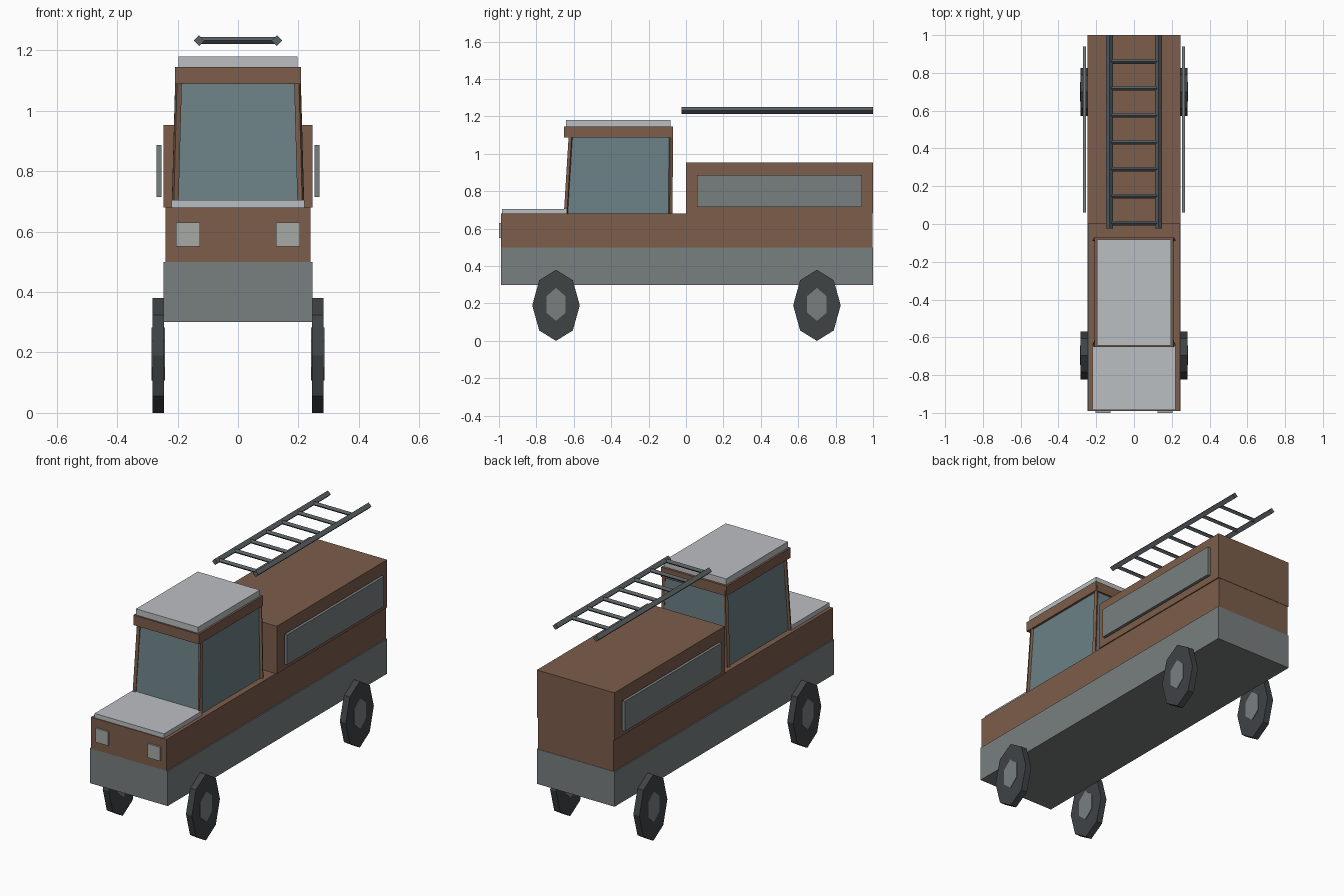
import bpy, bmesh
from math import pi
from mathutils import Vector, Matrix

if "Cube" in bpy.data.objects:
    bpy.data.objects.remove(bpy.data.objects["Cube"])


def material(name, r, g, b):
    m = bpy.data.materials.new(name)
    m.diffuse_color = (r, g, b, 1)
    m.use_nodes = True
    m.node_tree.nodes["Principled BSDF"].inputs["Base Color"].default_value = m.diffuse_color
    return m


BROWN = material("brown_paint", 0.20, 0.11, 0.07)
GREY = material("grey_paint", 0.19, 0.21, 0.21)
LIGHT = material("light_grey", 0.50, 0.52, 0.54)
GLASS = material("glass", 0.15, 0.22, 0.24)
DARK = material("rubber", 0.05, 0.056, 0.06)
STEEL = material("ladder_steel", 0.10, 0.115, 0.125)
LAMP = material("lamp", 0.38, 0.40, 0.38)


def finish(name, bm, mat):
    bmesh.ops.recalc_face_normals(bm, faces=bm.faces)
    me = bpy.data.meshes.new(name)
    bm.to_mesh(me)
    bm.free()
    me.materials.append(mat)
    ob = bpy.data.objects.new(name, me)
    bpy.context.collection.objects.link(ob)
    return ob


def box(name, x, y, z, mat):
    """Box from (min, max) pairs."""
    bm = bmesh.new()
    bmesh.ops.create_cube(bm, size=1)
    for v in bm.verts:
        v.co = [r[0] if c < 0 else r[1] for c, r in zip(v.co, (x, y, z))]
    return finish(name, bm, mat)


def rod(name, a, b, r, mat):
    """Four-sided rod with a diamond section between two points."""
    a, b = Vector(a), Vector(b)
    d = b - a
    bm = bmesh.new()
    bmesh.ops.create_cone(bm, cap_ends=True, segments=4, radius1=r, radius2=r, depth=d.length,
                          matrix=Matrix.Translation((a + b) / 2) @ d.to_track_quat('Z', 'Y').to_matrix().to_4x4())
    return finish(name, bm, mat)


def disc(name, x0, x1, y, z, ry, rz, sides, turn, mat):
    """Stretched low-poly disc with its axis along x."""
    bm = bmesh.new()
    bmesh.ops.create_cone(bm, cap_ends=True, segments=sides, radius1=1, radius2=1, depth=abs(x1 - x0))
    bm.transform(Matrix.Translation(((x0 + x1) / 2, y, z)) @ Matrix.Diagonal((1, ry, rz, 1))
                 @ Matrix.Rotation(pi / 2, 4, 'Y') @ Matrix.Rotation(turn, 4, 'Z'))
    return finish(name, bm, mat)


# Body
box("lower_body", (-0.247, 0.247), (-0.99, 1), (0.30, 0.50), GREY)
box("upper_body", (-0.24, 0.24), (-0.99, 0.998), (0.50, 0.68), BROWN)
box("rear_box", (-0.246, 0.246), (0, 1), (0.68, 0.953), BROWN)
box("hood", (-0.22, 0.22), (-0.985, -0.64), (0.68, 0.705), LIGHT)

# Cab glass, leaning in towards the roof
cab = box("cab_glass", (-0.206, 0.206), (-0.64, -0.08), (0.68, 1.09), GLASS)
for v in cab.data.vertices:
    if v.co.z > 1:
        v.co.x *= 0.195 / 0.206
        if v.co.y < -0.5:
            v.co.y = -0.61
box("cab_band", (-0.208, 0.208), (-0.652, -0.07), (1.088, 1.145), BROWN)
box("cab_roof", (-0.197, 0.197), (-0.642, -0.083), (1.145, 1.18), LIGHT)

for s, side in ((-1, "left"), (1, "right")):
    # Cab pillars
    rod(f"front_pillar_{side}", (s * 0.208, -0.642, 0.68), (s * 0.196, -0.615, 1.12), 0.012, BROWN)
    rod(f"rear_pillar_{side}", (s * 0.208, -0.084, 0.68), (s * 0.196, -0.08, 1.12), 0.012, BROWN)
    # Side panel standing just off the rear box
    box(f"side_panel_{side}", sorted((s * 0.253, s * 0.27)), (0.06, 0.94), (0.715, 0.887), GREY)
    box(f"headlight_{side}", sorted((s * 0.125, s * 0.205)), (-1, -0.985), (0.55, 0.63), LAMP)
    # Wheels and hubs
    for y, end in ((-0.695, "front"), (0.70, "rear")):
        disc(f"{end}_wheel_{side}", s * 0.245, s * 0.283, y, 0.19, 0.127, 0.19, 8, 0, DARK)
        disc(f"{end}_hub_{side}", s * 0.241, s * 0.286, y, 0.195, 0.06, 0.088, 6, pi / 2, GREY)
    # Ladder rail
    rod(f"ladder_rail_{side}", (s * 0.129, -0.025, 1.232), (s * 0.129, 1, 1.232), 0.018, STEEL)

# Ladder rungs
for i in range(7):
    y = 0.005 + i * 0.1425
    rod(f"ladder_rung_{i + 1}", (-0.129, y, 1.232), (0.129, y, 1.232), 0.012, STEEL)
